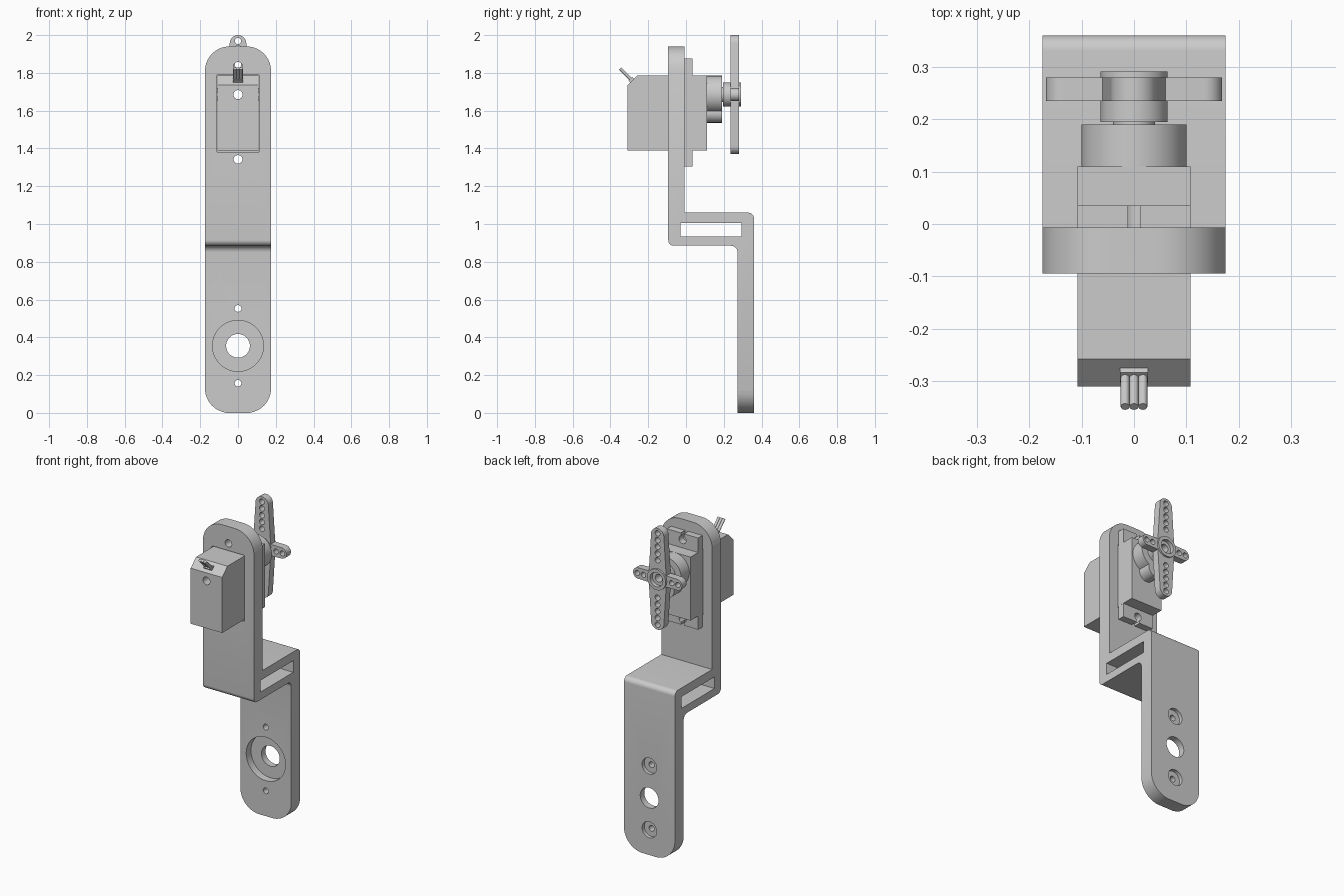
import bpy, bmesh, math
from mathutils import Vector

if "Cube" in bpy.data.objects:
    bpy.data.objects.remove(bpy.data.objects["Cube"])


def prism(name, pts, axis, a, b):
    """Extrude a 2D outline: axis X takes (y, z) points, axis Y takes (x, z)."""
    bm = bmesh.new()
    co = (lambda p, t: (t, p[0], p[1])) if axis == 'X' else (lambda p, t: (p[0], t, p[1]))
    lo = [bm.verts.new(co(p, a)) for p in pts]
    hi = [bm.verts.new(co(p, b)) for p in pts]
    bm.faces.new(lo)
    bm.faces.new(hi)
    n = len(pts)
    for i in range(n):
        j = (i + 1) % n
        bm.faces.new((lo[i], lo[j], hi[j], hi[i]))
    bmesh.ops.recalc_face_normals(bm, faces=bm.faces)
    me = bpy.data.meshes.new(name)
    bm.to_mesh(me)
    bm.free()
    ob = bpy.data.objects.new(name, me)
    bpy.context.collection.objects.link(ob)
    return ob


def circle(x, z, r, n=40):
    return [(x + r * math.cos(2 * math.pi * i / n), z + r * math.sin(2 * math.pi * i / n)) for i in range(n)]


def rect(x0, x1, z0, z1):
    return [(x0, z0), (x1, z0), (x1, z1), (x0, z1)]


def rounded(corners, n=8):
    """Fillet right-angled corners given as (u, v, radius)."""
    out = []
    for i, (u, v, r) in enumerate(corners):
        p = Vector((u, v))
        if r == 0:
            out.append((u, v))
            continue
        d0 = (Vector(corners[i - 1][:2]) - p).normalized() * r
        d1 = (Vector(corners[(i + 1) % len(corners)][:2]) - p).normalized() * r
        c = p + d0 + d1
        for k in range(n + 1):
            t = math.pi / 2 * k / n
            q = c - d1 * math.cos(t) - d0 * math.sin(t)
            out.append((q.x, q.y))
    return out


def boolean(ob, tool, op='DIFFERENCE'):
    m = ob.modifiers.new('bool', 'BOOLEAN')
    m.operation, m.solver, m.object = op, 'EXACT', tool
    bpy.context.view_layer.objects.active = ob
    bpy.ops.object.modifier_apply(modifier=m.name)
    bpy.data.objects.remove(tool)


def drill(ob, x, z, r, a, b, n=32):
    boolean(ob, prism('cutter', circle(x, z, r, n), 'Y', a, b))


AX = 1.685  # height of the output axis

# Offset bracket: stepped side profile trimmed to rounded ends
side = rounded([(-.094, .885, .03), (.273, .885, .035), (.273, 0, 0), (.36, 0, 0),
                (.36, 1.06, .03), (-.007, 1.06, 0), (-.007, 1.94, 0), (-.094, 1.94, 0)])
bracket = prism('bracket', side, 'X', -.175, .175)
ends = rounded([(-.175, 0, .13), (.175, 0, .13), (.175, 1.94, .13), (-.175, 1.94, .13)], 14)
trim = [(x * (1 if abs(x) < .1749 else 1.02), z + (.0005 if z < 1e-4 else 0)) for x, z in ends]
trim = [(x, 0 if z < .001 else z) for x, z in trim]
boolean(bracket, prism('trim', trim, 'Y', -.5, .5), 'INTERSECT')
# Side slot and motor opening
boolean(bracket, prism('cutter', rect(-.03, .293, .933, 1.005), 'X', -.3, .3))
boolean(bracket, prism('cutter', rect(-.112, .112, 1.38, 1.79), 'Y', -.2, .1))
# Mounting holes in both plates
for z in (1.835, 1.342):
    drill(bracket, 0, z, .023, -.2, .1)
drill(bracket, 0, .355, .063, .2, .5, 40)
drill(bracket, 0, .355, .135, .2, .32, 56)
for z in (.157, .553):
    drill(bracket, 0, z, .018, .2, .5)
    drill(bracket, 0, z, .05, .338, .5)

# Servo case with chamfered cable edge
case = prism('servo_case', [(-.31, 1.39), (.11, 1.39), (.11, 1.785), (-.258, 1.785), (-.31, 1.735)],
             'X', -.108, .108)
# Mounting flange with open-ended screw slots
flange = prism('flange', rect(-.1075, .1075, 1.305, 1.875), 'Y', -.007, .035)
for z, end in ((1.835, 1.9), (1.342, 1.28)):
    drill(flange, 0, z, .024, -.1, .1)
    boolean(flange, prism('cutter', rect(-.011, .011, min(z, end), max(z, end)), 'Y', -.1, .1))
boolean(case, flange, 'UNION')
# Gear housing
boolean(case, prism('gear_cap', circle(0, AX, .1, 64), 'Y', .09, .19), 'UNION')
boolean(case, prism('idler_cap', circle(0, 1.587, .051, 40), 'Y', .09, .19), 'UNION')
drill(case, 0, AX, .024, -.5, .5)

# Output shaft
shaft = prism('output_shaft', circle(0, AX, .04), 'Y', .185, .2)
drill(shaft, 0, AX, .024, 0, .5)


def arm(length, tip, root, vertical):
    """Tapered double arm outline with round tips."""
    c, pts = length - tip, []
    for s in (1, -1):
        pts.append((0, -root * s))
        for k in range(17):
            t = -math.pi / 2 + math.pi * k / 16
            pts.append((s * (c + tip * math.cos(t)), s * tip * math.sin(t)))
    return [(-v, AX + u) if vertical else (u, AX + v) for u, v in pts]


# Cross-shaped horn: long arms, short arms, hub
horn = prism('horn', arm(.315, .044, .062, True), 'Y', .235, .28)
boolean(horn, prism('short_arms', arm(.168, .034, .036, False), 'Y', .2352, .2798), 'UNION')
boolean(horn, prism('hub', circle(0, AX, .064, 48), 'Y', .195, .291), 'UNION')
drill(horn, 0, AX, .044, .268, .4)
drill(horn, 0, AX, .024, 0, .5)
for s in (1, -1):
    for d in (.284, .242, .2, .158, .116):
        drill(horn, 0, AX + s * d, .017, .1, .4, 20)
    for d in (.14, .097):
        drill(horn, s * d, AX, .016, .1, .4, 20)

# Cable socket and three wires standing square to the chamfer
mid, out = Vector((-.285, 1.76)), Vector((-1, 1)).normalized()
along = Vector((1, 1)).normalized()


def strip(a, b, h):
    return [tuple(mid + out * u + along * v) for u, v in ((a, -h), (b, -h), (b, h), (a, h))]


prism('cable_socket', strip(-.02, .012, .014), 'X', -.027, .027)
for i, x in enumerate((-.017, 0, .017)):
    a, b = mid - out * .01, mid + out * .09
    bpy.ops.mesh.primitive_cylinder_add(vertices=16, radius=.0085, depth=.1,
                                        location=(x, (a.x + b.x) / 2, (a.y + b.y) / 2),
                                        rotation=(math.pi / 4, 0, 0))
    bpy.context.object.name = 'wire_%d' % (i + 1)

# Smooth round walls, keep edges crisp
bpy.ops.object.select_all(action='SELECT')
bpy.context.view_layer.objects.active = bracket
bpy.ops.object.shade_smooth_by_angle(angle=math.radians(30))
